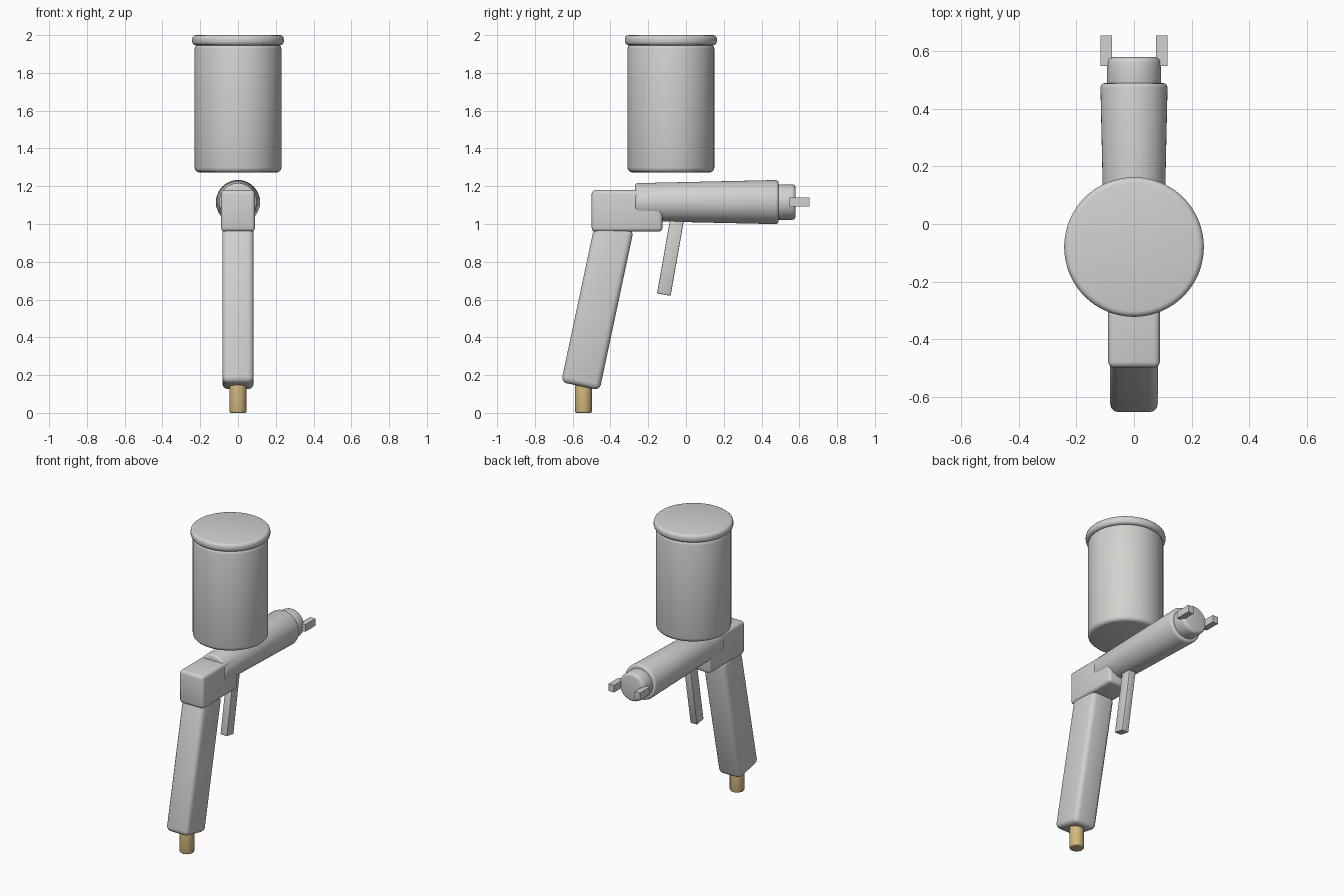
import bpy
import math

cube = bpy.data.objects.get("Cube")
if cube:
    bpy.data.objects.remove(cube, do_unlink=True)


def material(name, color):
    mat = bpy.data.materials.new(name)
    mat.use_nodes = True
    mat.diffuse_color = (*color, 1)
    mat.node_tree.nodes["Principled BSDF"].inputs["Base Color"].default_value = (*color, 1)
    return mat


metal = material("light_grey_metal", (0.64, 0.64, 0.62))
brass = material("brass", (0.64, 0.48, 0.21))


def finish(name, mat, bevel, segments):
    """Name the active object, colour it, round its edges and smooth it."""
    obj = bpy.context.object
    obj.name = name
    obj.data.materials.append(mat)
    if bevel:
        mod = obj.modifiers.new("Rounded edges", "BEVEL")
        mod.width = bevel
        mod.segments = segments
        mod.limit_method = "ANGLE"
        mod.angle_limit = math.radians(40)
        bpy.ops.object.modifier_apply(modifier=mod.name)
        bpy.ops.object.shade_smooth_by_angle(angle=math.radians(35))
    return obj


def box(name, center, size, tilt=0, bevel=0.0, segments=3):
    bpy.ops.mesh.primitive_cube_add(size=1, location=center)
    bpy.context.object.scale = size
    bpy.ops.object.transform_apply(location=False, rotation=False, scale=True)
    bpy.context.object.rotation_euler.x = math.radians(tilt)
    return finish(name, metal, bevel, segments)


def tube(name, center, r1, r2, length, mat=metal, along_y=False, bevel=0.02, sides=48):
    """Round part; r1 is the bottom or -y end, r2 the top or +y end."""
    turn = -math.pi / 2 if along_y else 0
    bpy.ops.mesh.primitive_cone_add(vertices=sides, radius1=r1, radius2=r2, depth=length,
                                    location=center, rotation=(turn, 0, 0))
    return finish(name, mat, bevel, 3)


# Paint cup and lid
CUP_Y = -0.08
tube("paint_cup", (0, CUP_Y, 1.613), 0.23, 0.23, 0.68, bevel=0.025, sides=64)
tube("cup_lid", (0, CUP_Y, 1.973), 0.243, 0.243, 0.054, bevel=0.02, sides=64)

# Tapered barrel and air cap
AXIS_Z = 1.116
tube("barrel", (0, 0.11, AXIS_Z), 0.1, 0.117, 0.76, along_y=True, bevel=0.015)
tube("air_cap", (0, 0.52, AXIS_Z), 0.094, 0.094, 0.12, along_y=True, bevel=0.018)

# Pair of air cap horns
for side, x in (("left", 0.097), ("right", -0.097)):
    box(side + "_air_horn", (x, 0.602, AXIS_Z), (0.04, 0.106, 0.048))

# Body block, grip and trigger
box("body_block", (0, -0.312, 1.07), (0.18, 0.375, 0.22), bevel=0.02)
box("grip", (0, -0.469, 0.565), (0.166, 0.208, 0.866), tilt=-12, bevel=0.03)
box("trigger", (0, -0.078, 0.85), (0.05, 0.073, 0.455), tilt=-10, bevel=0.005, segments=2)

# Air hose fitting
tube("air_fitting", (0, -0.543, 0.095), 0.045, 0.045, 0.19, mat=brass, bevel=0.008, sides=32)
